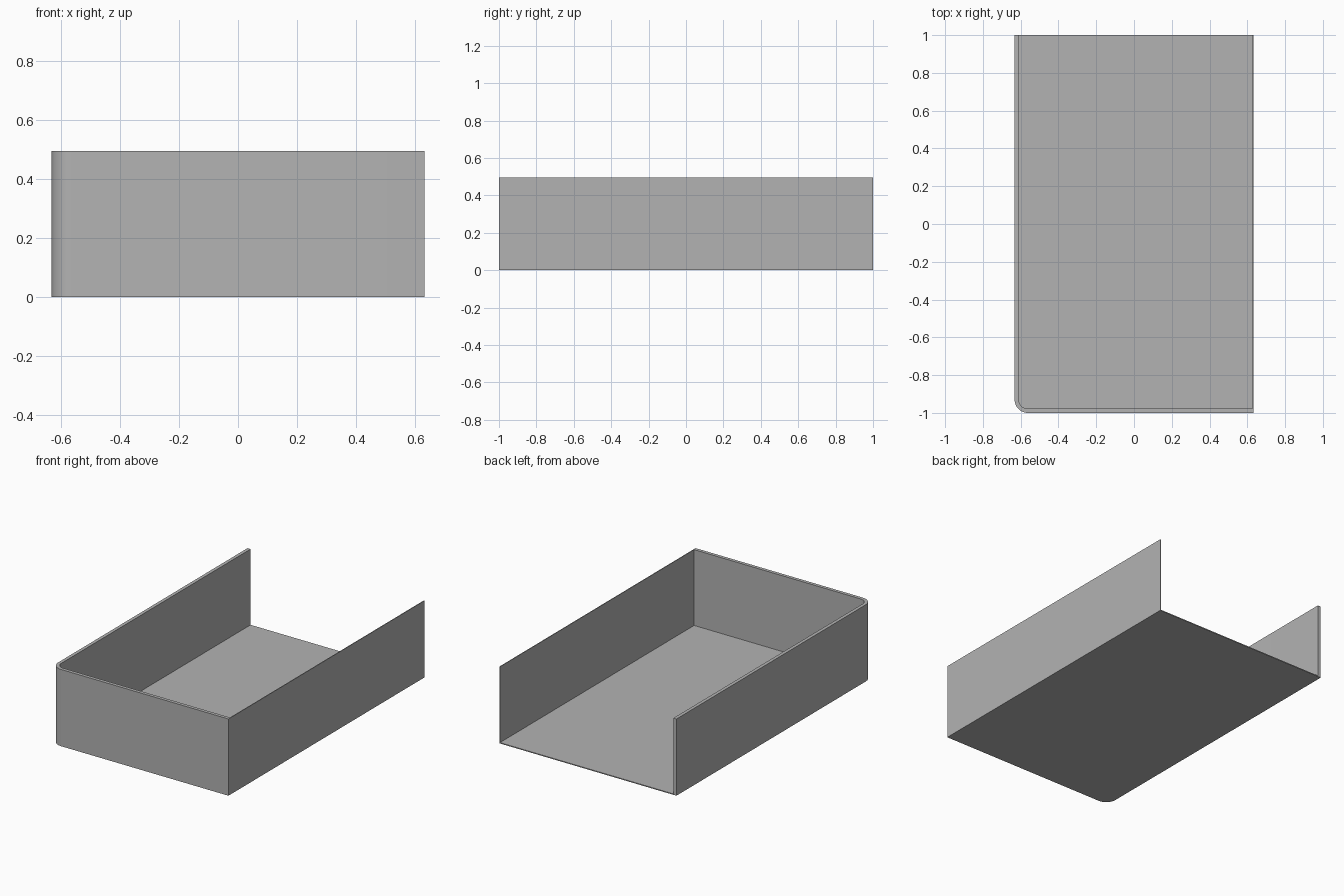
import bpy, bmesh
from math import sin, cos, pi, radians

cube = bpy.data.objects.get("Cube")
if cube:
    bpy.data.objects.remove(cube, do_unlink=True)

X, Y, HEIGHT = 0.632, 1.0, 0.495
FLOOR, WALL, THIN, RADIUS = 0.006, 0.022, 0.005, 0.07

grey = bpy.data.materials.new("plain grey")
grey.use_nodes = True
colour = (0.45, 0.45, 0.45, 1)
grey.diffuse_color = colour
grey.node_tree.nodes["Principled BSDF"].inputs["Base Color"].default_value = colour


def outline(inset, thin):
    """Open path: back right end, rounded front right corner, back left end."""
    r = RADIUS - inset
    arc = [(RADIUS - X - r * cos(a), RADIUS - Y - r * sin(a))
           for a in (i * pi / 24 for i in range(13))]
    return [(inset - X, Y)] + arc + [(X - thin, inset - Y), (X - thin, Y)]


def prism(name, points, bottom, top):
    bm = bmesh.new()
    face = bm.faces.new([bm.verts.new((x, y, bottom)) for x, y in points])
    moved = bmesh.ops.extrude_face_region(bm, geom=[face])["geom"]
    bmesh.ops.translate(bm, vec=(0, 0, top - bottom),
                        verts=[v for v in moved if isinstance(v, bmesh.types.BMVert)])
    bmesh.ops.recalc_face_normals(bm, faces=bm.faces)
    mesh = bpy.data.meshes.new(name)
    bm.to_mesh(mesh)
    bm.free()
    mesh.materials.append(grey)
    obj = bpy.data.objects.new(name, mesh)
    bpy.context.collection.objects.link(obj)
    bpy.ops.object.select_all(action="DESELECT")
    obj.select_set(True)
    bpy.context.view_layer.objects.active = obj
    bpy.ops.object.shade_smooth_by_angle(angle=radians(30))


# Floor plate, then the three-sided wall standing on it
outer = outline(0, 0)
prism("floor", outer, 0, FLOOR)
prism("walls", outer + outline(WALL, THIN)[::-1], FLOOR, HEIGHT)
